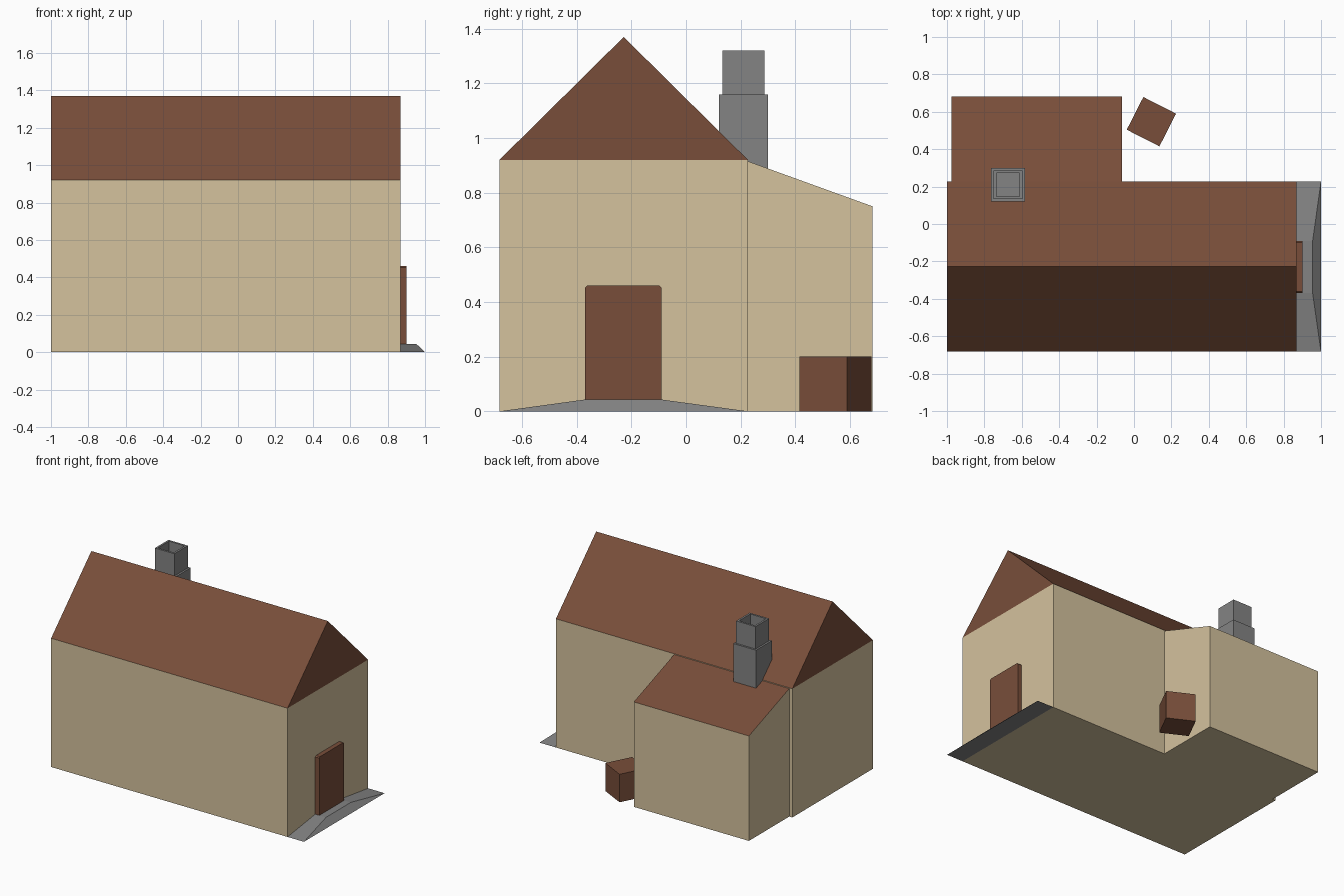
import bpy
import bmesh
from math import radians
from mathutils import Matrix, Vector

cube = bpy.data.objects.get("Cube")
if cube:
    bpy.data.objects.remove(cube, do_unlink=True)


def material(name, color):
    mat = bpy.data.materials.new(name)
    mat.use_nodes = True
    mat.diffuse_color = (*color, 1)
    mat.node_tree.nodes["Principled BSDF"].inputs["Base Color"].default_value = (*color, 1)
    return mat


PLASTER = material("tan plaster", (0.66, 0.54, 0.34))
BROWN = material("brown wood and tile", (0.19, 0.076, 0.042))
STONE = material("grey stone", (0.23, 0.23, 0.23))


def finish(name, bm, mats):
    bmesh.ops.recalc_face_normals(bm, faces=bm.faces)
    mesh = bpy.data.meshes.new(name)
    bm.to_mesh(mesh)
    bm.free()
    for mat in mats:
        mesh.materials.append(mat)
    obj = bpy.data.objects.new(name, mesh)
    bpy.context.collection.objects.link(obj)
    return obj


def extrude_x(bm, profile, x0, x1):
    """Closed prism from a (y, z) profile; returns its faces."""
    face = bm.faces.new([bm.verts.new((x0, y, z)) for y, z in profile])
    result = bmesh.ops.extrude_face_region(bm, geom=[face], use_keep_orig=True)["geom"]
    moved = [g for g in result if isinstance(g, bmesh.types.BMVert)]
    bmesh.ops.translate(bm, verts=moved, vec=(x1 - x0, 0, 0))


def box(bm, low, high):
    low, high = Vector(low), Vector(high)
    matrix = Matrix.Translation((low + high) / 2) @ Matrix.Diagonal((*(high - low), 1))
    return bmesh.ops.create_cube(bm, size=1, matrix=matrix)["verts"]


FRONT, BACK, RIGHT, EAVE, RIDGE = -0.683, 0.227, 0.87, 0.92, 1.37
MIDDLE = (FRONT + BACK) / 2

# Main house: plaster walls below the eaves, brown roof and gables above
bm = bmesh.new()
extrude_x(bm, [(FRONT, 0), (BACK, 0), (BACK, EAVE), (MIDDLE, RIDGE), (FRONT, EAVE)], -1, RIGHT)
bmesh.ops.bisect_plane(bm, geom=bm.verts[:] + bm.edges[:] + bm.faces[:],
                       plane_co=(0, 0, EAVE), plane_no=(0, 0, 1))
for face in bm.faces:
    face.material_index = int(face.calc_center_median().z > EAVE)
finish("main_house", bm, [PLASTER, BROWN])

# Lean-to at the back with a single sloping roof
bm = bmesh.new()
extrude_x(bm, [(BACK, 0), (0.683, 0), (0.683, 0.75), (BACK, 0.915)], -0.976, -0.065)
bm.normal_update()
bmesh.ops.recalc_face_normals(bm, faces=bm.faces)
for face in bm.faces:
    face.material_index = int(face.normal.z > 0.5)
finish("lean_to", bm, [PLASTER, BROWN])

# Chimney: wide stack, narrower top and an open flue
bm = bmesh.new()
cx, cy = -0.674, 0.21
box(bm, (cx - 0.09, cy - 0.09, 0.7), (cx + 0.09, cy + 0.09, 1.16))
top = max(bm.faces, key=lambda f: f.calc_center_median().z)
bmesh.ops.inset_individual(bm, faces=[top], thickness=0.019)
for height, inset in ((0.16, 0.02), (-0.1, 0)):
    out = bmesh.ops.extrude_face_region(bm, geom=[top])["geom"]
    bmesh.ops.delete(bm, geom=[top], context="FACES_ONLY")
    top = next(g for g in out if isinstance(g, bmesh.types.BMFace))
    bmesh.ops.translate(bm, verts=top.verts[:], vec=(0, 0, height))
    if inset:
        bm.normal_update()
        bmesh.ops.inset_individual(bm, faces=[top], thickness=inset)
finish("chimney", bm, [STONE])

# Door slab with clipped upper corners
bm = bmesh.new()
clip = 0.008
extrude_x(bm, [(-0.37, 0), (-0.09, 0), (-0.09, 0.46 - clip), (-0.09 - clip, 0.46),
               (-0.37 + clip, 0.46), (-0.37, 0.46 - clip)], RIGHT - 0.01, 0.902)
finish("door", bm, [BROWN])

# Stone doorstep sloping down on three sides
bm = bmesh.new()
for x, y, z in ((RIGHT, FRONT, 0), (1, FRONT, 0), (1, BACK, 0), (RIGHT, BACK, 0),
                (RIGHT, -0.37, 0.043), (0.955, -0.37, 0.043),
                (0.955, -0.09, 0.043), (RIGHT, -0.09, 0.043)):
    bm.verts.new((x, y, z))
bmesh.ops.convex_hull(bm, input=bm.verts[:])
bmesh.ops.dissolve_limit(bm, angle_limit=radians(1), verts=bm.verts[:], edges=bm.edges[:])
finish("doorstep", bm, [STONE])

# Turned crate behind the house
bm = bmesh.new()
box(bm, (-0.098, -0.098, 0), (0.098, 0.098, 0.2))
crate = finish("crate", bm, [BROWN])
crate.location = (0.093, 0.547, 0)
crate.rotation_euler.z = radians(-27)
